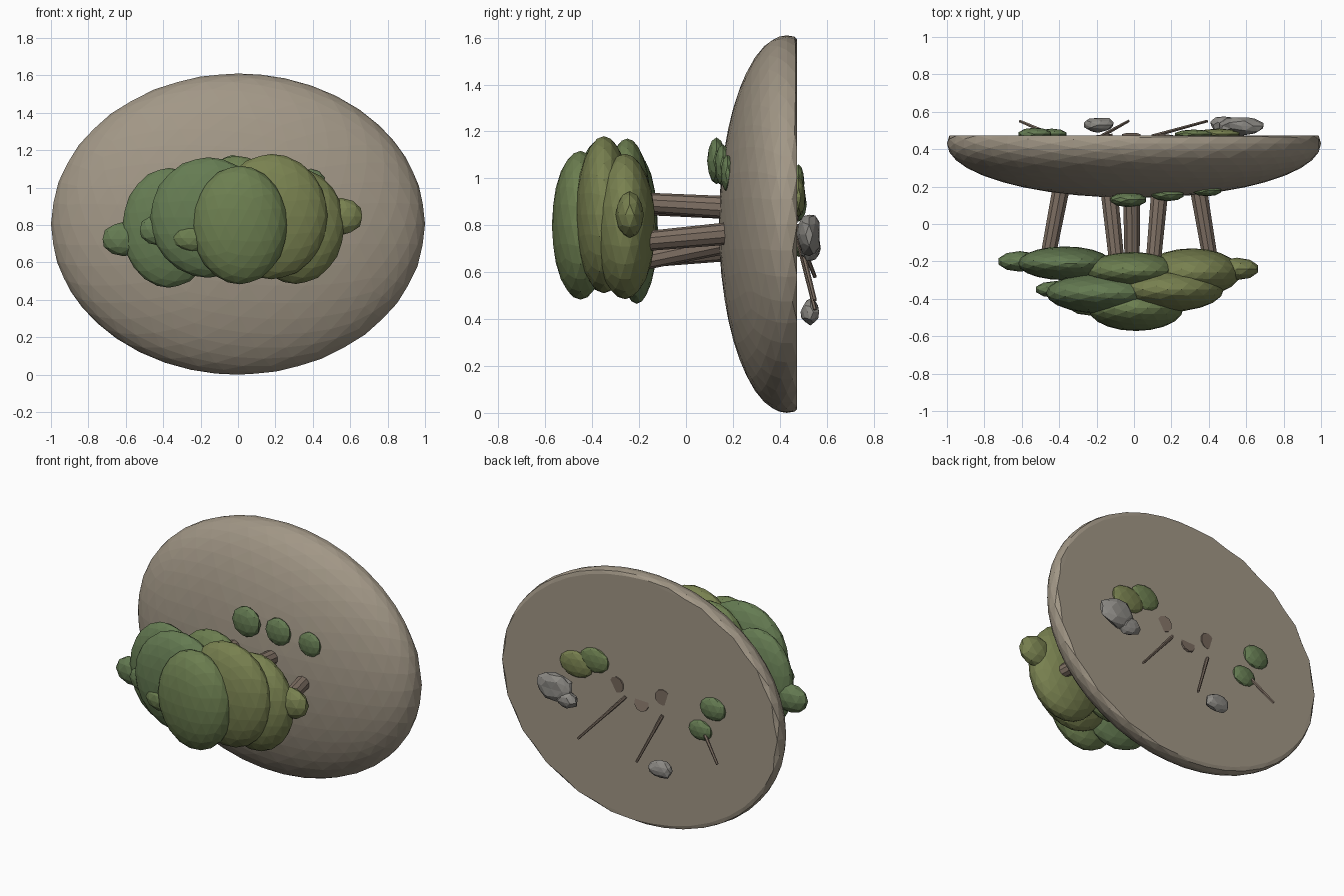
import bpy, bmesh, random
from mathutils import Vector

random.seed(4)


def material(name, rgb):
    m = bpy.data.materials.new(name)
    m.diffuse_color = (*rgb, 1)
    return m


EARTH = material("earth", (0.36, 0.31, 0.24))
BARK = material("bark", (0.21, 0.16, 0.125))
STONE = material("stone", (0.27, 0.26, 0.24))
GREENS = [material("leaf_dark", (0.13, 0.20, 0.085)),
          material("leaf_mid", (0.15, 0.21, 0.08)),
          material("leaf_light", (0.19, 0.22, 0.08))]


def finish(bm, name, mat):
    me = bpy.data.meshes.new(name)
    bm.to_mesh(me)
    bm.free()
    ob = bpy.data.objects.new(name, me)
    bpy.context.collection.objects.link(ob)
    me.materials.append(mat)
    return ob


def blob(name, centre, radii, mat, detail=3, jitter=0.0, cap=None):
    """Faceted ellipsoid; cap flattens everything behind that y."""
    bm = bmesh.new()
    bmesh.ops.create_icosphere(bm, subdivisions=detail, radius=1)
    for v in bm.verts:
        k = 1 + random.uniform(-jitter, jitter)
        v.co = Vector(c + r * k * u for c, r, u in zip(centre, radii, v.co))
        if cap is not None:
            v.co.y = min(v.co.y, cap)
    return finish(bm, name, mat)


def rod(name, a, b, r1, r2, mat, sides=10):
    a, b = Vector(a), Vector(b)
    bm = bmesh.new()
    bmesh.ops.create_cone(bm, cap_ends=True, segments=sides, radius1=r1,
                          radius2=r2, depth=(b - a).length)
    ob = finish(bm, name, mat)
    ob.location = (a + b) / 2
    ob.rotation_mode = 'QUATERNION'
    ob.rotation_quaternion = (b - a).to_track_quat('Z', 'Y')
    return ob


# Domed earth mound with a flat back
blob("mound", (0, 0.43, 0.805), (1, 0.29, 0.805), EARTH, 4, cap=0.474)

# Trunks from inside the mound to the canopy
trunks = [((-0.34, 0.45, 0.72), (-0.465, -0.20, 0.66)),
          ((-0.165, 0.477, 0.865), (-0.085, -0.27, 0.89)),
          ((-0.015, 0.477, 0.79), (-0.01, -0.24, 0.64)),
          ((0.165, 0.477, 0.86), (0.10, -0.24, 0.90)),
          ((0.30, 0.45, 0.79), (0.41, -0.20, 0.73))]
for i, (a, b) in enumerate(trunks):
    rod(f"trunk_{i + 1}", a, b, 0.052, 0.042, BARK)

# Big canopy clumps, then small tufts round the edge
canopy = [((0.01, -0.45, 0.80), (0.255, 0.122, 0.317), 1),
          ((-0.16, -0.37, 0.84), (0.31, 0.11, 0.322), 0),
          ((0.18, -0.35, 0.845), (0.30, 0.12, 0.335), 2),
          ((-0.37, -0.21, 0.785), (0.25, 0.09, 0.32), 0),
          ((0.31, -0.26, 0.795), (0.26, 0.13, 0.31), 2),
          ((-0.01, -0.25, 0.88), (0.25, 0.10, 0.29), 1),
          ((-0.61, -0.20, 0.725), (0.12, 0.055, 0.092), 0),
          ((-0.42, -0.35, 0.775), (0.11, 0.045, 0.085), 0),
          ((-0.23, -0.44, 0.73), (0.12, 0.05, 0.075), 1),
          ((0.55, -0.24, 0.845), (0.12, 0.06, 0.10), 2)]
for i, (c, r, g) in enumerate(canopy):
    blob(f"canopy_{i + 1}", c, r, GREENS[g], 3 if i < 6 else 2)

# Low bushes on the dome and on the flat back
bushes = [((-0.03, 0.13, 1.075), (0.10, 0.04, 0.10), 0),
          ((0.18, 0.157, 1.055), (0.09, 0.035, 0.09), 0),
          ((0.39, 0.178, 1.02), (0.08, 0.03, 0.08), 0),
          ((0.45, 0.48, 0.92), (0.12, 0.03, 0.085), 2),
          ((0.32, 0.48, 0.98), (0.105, 0.025, 0.08), 1),
          ((-0.53, 0.48, 0.89), (0.092, 0.035, 0.075), 0),
          ((-0.44, 0.48, 0.73), (0.083, 0.03, 0.065), 0)]
for i, (c, r, g) in enumerate(bushes):
    blob(f"bush_{i + 1}", c, r, GREENS[g], 2)

# Rocks resting against the back
rocks = [((0.57, 0.525, 0.76), (0.13, 0.05, 0.09)),
         ((0.48, 0.53, 0.70), (0.07, 0.045, 0.055)),
         ((-0.19, 0.53, 0.43), (0.085, 0.042, 0.055))]
for i, (c, r) in enumerate(rocks):
    blob(f"rock_{i + 1}", c, r, STONE, 2, jitter=0.12)

# Twigs sticking out of the back
twigs = [((0.10, 0.47, 0.80), (0.39, 0.55, 0.48)),
         ((-0.165, 0.475, 0.75), (-0.03, 0.55, 0.44)),
         ((-0.47, 0.49, 0.73), (-0.61, 0.55, 0.58))]
for i, (a, b) in enumerate(twigs):
    rod(f"twig_{i + 1}", a, b, 0.011, 0.008, BARK, 6)
